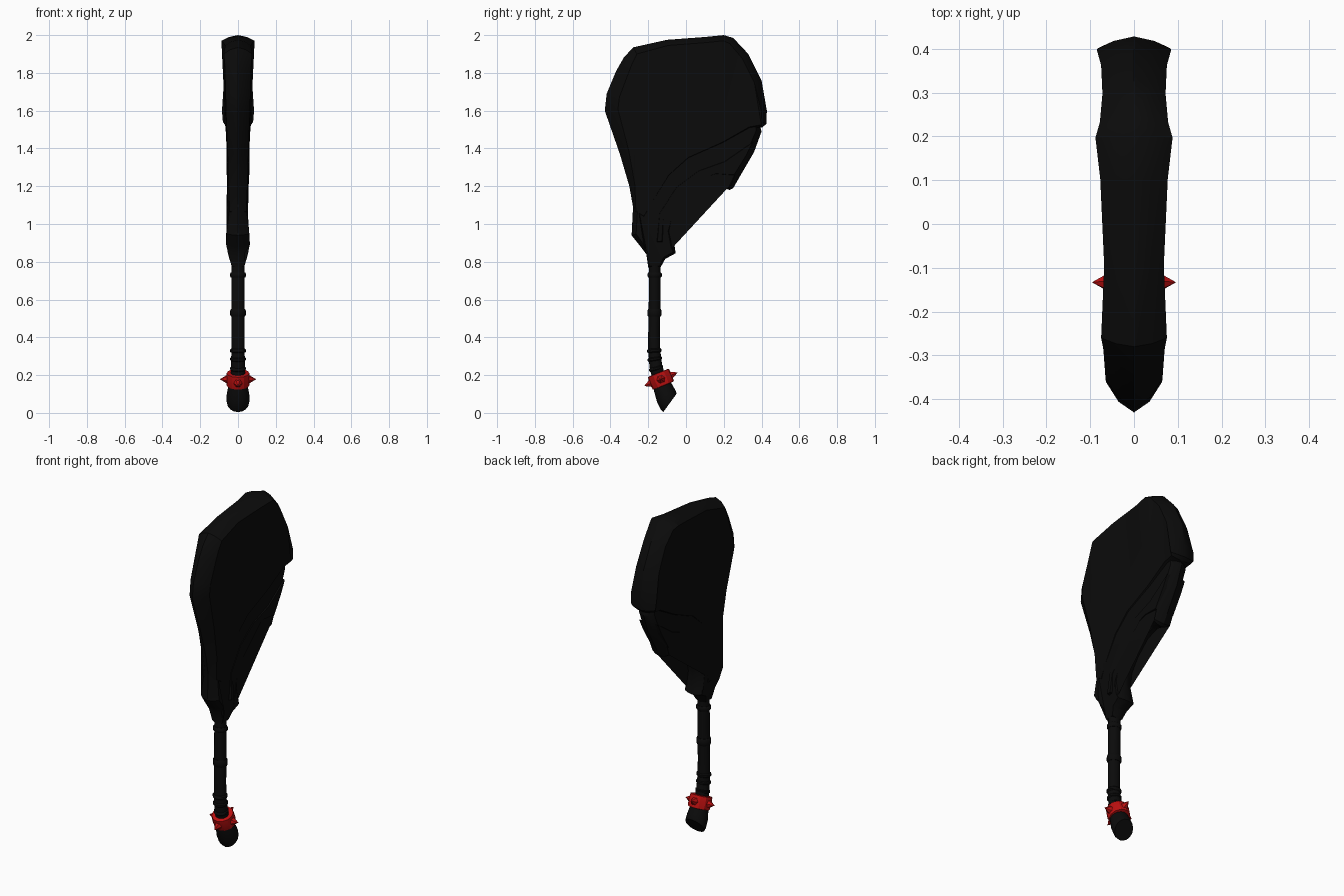
import bpy, bmesh, math
from mathutils import Vector, Matrix


def material(name, rgb):
    m = bpy.data.materials.new(name)
    m.diffuse_color = (*rgb, 1)
    return m


BLACK = material("charcoal black", (0.0033, 0.0033, 0.0033))
RED = material("deep red", (0.5, 0.005, 0.005))


def finish(name, bm, mat, angle=30):
    bmesh.ops.recalc_face_normals(bm, faces=bm.faces)
    me = bpy.data.meshes.new(name)
    bm.to_mesh(me)
    bm.free()
    ob = bpy.data.objects.new(name, me)
    bpy.context.collection.objects.link(ob)
    me.materials.append(mat)
    bpy.ops.object.select_all(action='DESELECT')
    ob.select_set(True)
    bpy.context.view_layer.objects.active = ob
    bpy.ops.object.shade_smooth_by_angle(angle=math.radians(angle))
    return ob


def bridge(bm, a, b):
    n = len(a)
    for i in range(n):
        bm.faces.new((a[i], a[(i + 1) % n], b[(i + 1) % n], b[i]))


def slab(name, pts):
    """Closed y/z outline, clockwise seen from +x; each point: y, z, half width, bevel depth."""
    n = len(pts)
    P = [Vector((0, p[0], p[1])) for p in pts]
    inward = []
    for i in range(n):
        a = (P[i] - P[i - 1]).normalized()
        b = (P[(i + 1) % n] - P[i]).normalized()
        t = (a + b).normalized()
        inward.append(Vector((0, t.z, -t.y)))
    bm = bmesh.new()
    rim = [bm.verts.new(p) for p in P]
    for s in (-1, 1):
        prev = rim
        for fd, fw in ((0.35, 0.55), (1, 1)):
            ring = [bm.verts.new(P[i] + inward[i] * pts[i][3] * fd + Vector((s * pts[i][2] * fw, 0, 0)))
                    for i in range(n)]
            bridge(bm, prev, ring)
            prev = ring
        side = bm.faces.new(prev)
        bmesh.ops.triangulate(bm, faces=[side], ngon_method='BEAUTY')
    return finish(name, bm, BLACK)


def loft(name, rings, mat, sides=16, angle=40):
    """Elliptic rings: y, z, x radius, y radius, tilt in degrees about x."""
    bm = bmesh.new()
    prev = None
    for k, (y, z, rx, ry, tilt) in enumerate(rings):
        rot = Matrix.Rotation(math.radians(tilt), 3, 'X')
        ring = []
        for i in range(sides):
            a = math.tau * i / sides
            ring.append(bm.verts.new(Vector((0, y, z)) + rot @ Vector((rx * math.cos(a), ry * math.sin(a), 0))))
        if prev:
            bridge(bm, prev, ring)
        if k in (0, len(rings) - 1):
            bm.faces.new(ring)
        prev = ring
    return finish(name, bm, mat, angle)


# Upper blade: thick layer with bevelled rim and a stepped lower edge
slab("upper_blade", [
    (-.28, 1.935, .075, .04), (-.10, 1.975, .068, .03), (.10, 1.99, .077, .03),
    (.20, 2.0, .088, .03), (.25, 1.985, .078, .035), (.33, 1.90, .072, .04),
    (.40, 1.76, .075, .04), (.428, 1.60, .085, .03), (.425, 1.53, .08, .025),
    (.405, 1.512, .07, .015), (.34, 1.50, .066, .015), (.20, 1.42, .062, .015),
    (.02, 1.34, .058, .015), (-.08, 1.25, .054, .015), (-.16, 1.12, .05, .015),
    (-.22, 1.03, .045, .012), (-.275, 1.06, .044, .012), (-.30, 1.20, .05, .03),
    (-.35, 1.37, .055, .05), (-.43, 1.60, .064, .07), (-.42, 1.69, .065, .07),
    (-.37, 1.81, .068, .065), (-.33, 1.88, .07, .055)])

# Lower blade: thinner layer with hooked lip running down to the neck
slab("lower_blade", [
    (-.30, 1.45, .05, .04), (.20, 1.56, .05, .02), (.38, 1.56, .05, .02),
    (.40, 1.49, .052, .03), (.36, 1.38, .054, .035), (.29, 1.26, .058, .03),
    (.25, 1.19, .055, .02), (.23, 1.18, .05, .02), (.19, 1.195, .048, .02),
    (.15, 1.20, .046, .025), (.08, 1.175, .044, .025), (0, 1.10, .044, .025),
    (-.05, 1.03, .046, .025), (-.07, .96, .055, .025), (-.06, .88, .058, .02),
    (-.055, .845, .055, .015), (-.11, .815, .048, .012), (-.135, .77, .034, .01),
    (-.20, .77, .034, .01), (-.21, .84, .052, .012), (-.24, .88, .063, .02),
    (-.288, .94, .06, .025), (-.28, 1.10, .042, .025), (-.298, 1.20, .044, .03),
    (-.345, 1.37, .048, .04)])

# Raised rib following the hooked lip
slab("lip_rib", [
    (.36, 1.44, .062, .012), (.33, 1.36, .062, .012), (.26, 1.25, .062, .012),
    (.16, 1.255, .056, .012), (.06, 1.22, .052, .012), (-.04, 1.12, .05, .012),
    (-.11, 1.02, .052, .012), (-.12, .90, .062, .012), (-.16, .90, .062, .012),
    (-.15, 1.06, .052, .012), (-.06, 1.20, .053, .012), (.06, 1.29, .056, .012),
    (.20, 1.34, .06, .012)])

# Handle with a gentle forward bend at the base
loft("handle", [(-.165, .82, .035, .031, 0), (-.166, .60, .035, .031, 0),
                (-.169, .42, .035, .031, 0), (-.168, .33, .035, .032, 4),
                (-.160, .25, .037, .034, 12), (-.140, .17, .040, .036, 22)], BLACK)

# Handle wraps
for i, (y, z, h, tilt) in enumerate([(-.166, .73, .028, 0), (-.167, .53, .042, 0),
                                     (-.168, .33, .022, 4), (-.165, .285, .02, 8),
                                     (-.158, .235, .02, 14)]):
    loft(f"wrap_{i + 1}", [(y, z - h / 2, .037, .033, tilt), (y, z - h / 4, .042, .038, tilt),
                           (y, z + h / 4, .042, .038, tilt), (y, z + h / 2, .037, .033, tilt)], BLACK)

# Pommel flaring to an oblique flat end
loft("pommel", [(-.140, .19, .042, .04, 22), (-.125, .14, .052, .05, 26),
                (-.108, .095, .060, .058, 38), (-.092, .063, .061, .062, 50),
                (-.085, .053, .058, .060, 54)], BLACK)

# Red collar tilted to follow the handle
C, TILT = Vector((0, -.133, .178)), 22
UP = Matrix.Rotation(math.radians(TILT), 3, 'X') @ Vector((0, 0, 1))
loft("collar", [(*(C + UP * h).yz, r, r, TILT)
                for h, r in ((-.037, .05), (-.035, .06), (0, .064), (.035, .06), (.037, .05))],
     RED, sides=12, angle=25)

# Four spikes around the collar
for i in range(4):
    rot = Matrix.Rotation(math.radians(TILT), 4, 'X') @ Matrix.Rotation(i * math.pi / 2, 4, 'Z')
    bm = bmesh.new()
    bmesh.ops.create_cone(bm, cap_ends=True, segments=6, radius1=.026, radius2=0, depth=.043)
    bmesh.ops.transform(bm, matrix=Matrix.Translation(C) @ rot @ Matrix.Translation((.0745, 0, 0))
                        @ Matrix.Rotation(math.pi / 2, 4, 'Y'), verts=bm.verts)
    finish(f"spike_{i + 1}", bm, RED, 20)
